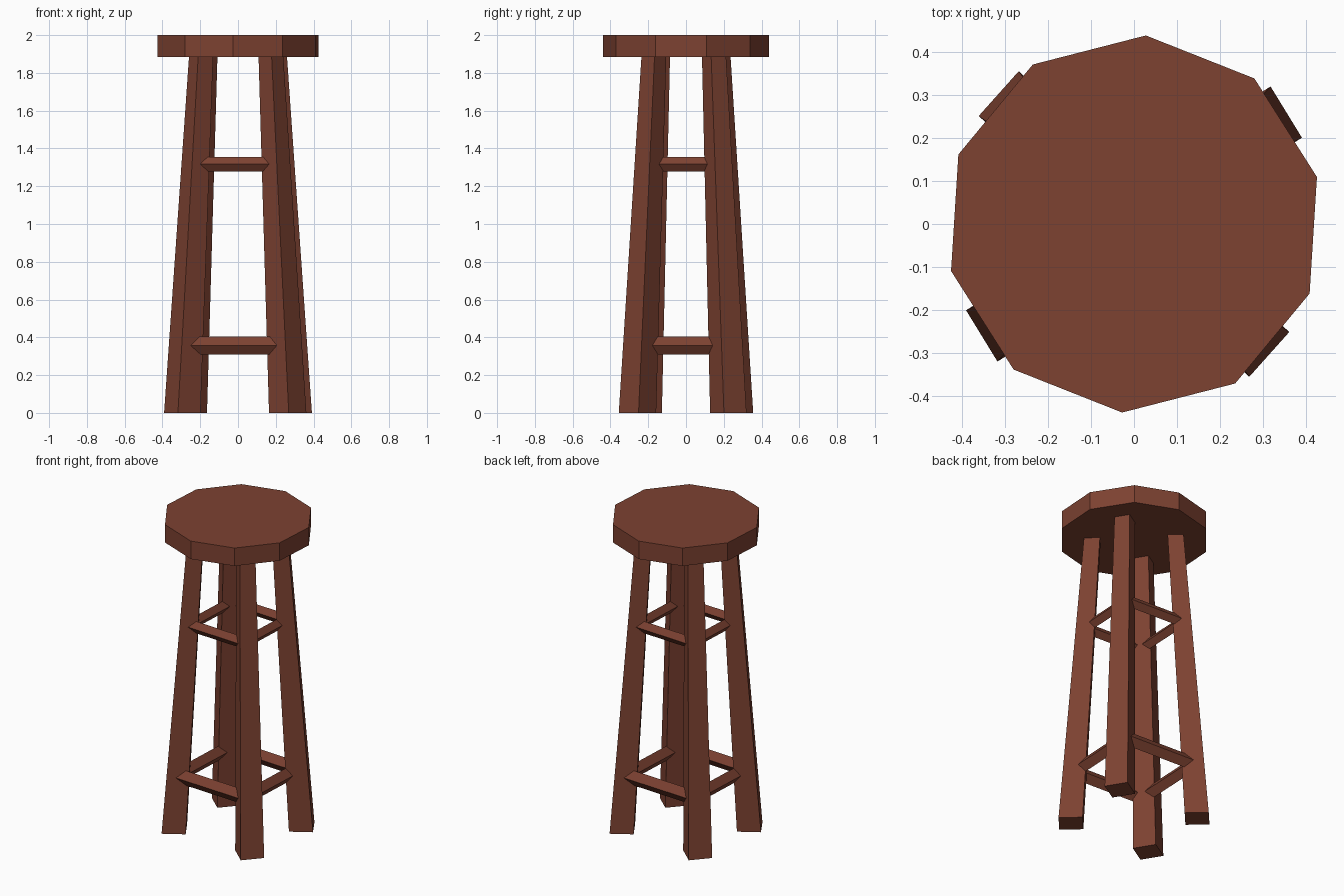
import bpy, bmesh, math
from mathutils import Vector

if "Cube" in bpy.data.objects:
    bpy.data.objects.remove(bpy.data.objects["Cube"])

wood = bpy.data.materials.new("reddish brown wood")
wood.diffuse_color = (0.205, 0.054, 0.031, 1)
wood.use_nodes = True
wood.node_tree.nodes["Principled BSDF"].inputs["Base Color"].default_value = wood.diffuse_color

SEAT_BOTTOM, TOP = 1.885, 2.0


def finish(name, bm):
    bmesh.ops.recalc_face_normals(bm, faces=bm.faces)
    mesh = bpy.data.meshes.new(name)
    bm.to_mesh(mesh)
    bm.free()
    mesh.materials.append(wood)
    obj = bpy.data.objects.new(name, mesh)
    bpy.context.collection.objects.link(obj)


def bridge(bm, a, b):
    n = len(a)
    for i in range(n):
        bm.faces.new((a[i], a[(i + 1) % n], b[(i + 1) % n], b[i]))


def prism(name, bottom, top, z0, z1):
    bm = bmesh.new()
    a = [bm.verts.new((x, y, z0)) for x, y in bottom]
    b = [bm.verts.new((x, y, z1)) for x, y in top]
    bridge(bm, a, b)
    bm.faces.new(a)
    bm.faces.new(b)
    finish(name, bm)


def polygon(radius, sides, angle):
    return [(radius * math.cos(angle + math.tau * i / sides),
             radius * math.sin(angle + math.tau * i / sides)) for i in range(sides)]


# Ten-sided seat
seat = polygon(0.44, 10, math.radians(14.4))
prism("seat", seat, seat, SEAT_BOTTOM, TOP)

# Square legs, tapering towards the central axis
legs = [("back_right_leg", 0.295, 0.224, 31.5), ("front_left_leg", -0.295, -0.224, 211.5),
        ("front_right_leg", 0.263, -0.257, -41.8), ("back_left_leg", -0.263, 0.257, 138.2)]
for name, cx, cy, turn in legs:
    foot = [(cx + x, cy + y) for x, y in polygon(0.07 * math.sqrt(2), 4, math.radians(turn + 45))]
    head = [(x * 0.663, y * 0.663) for x, y in foot]
    prism(name, foot, head, 0, SEAT_BOTTOM)


# Square stretcher rings with a diamond section, corners inside the legs
def stretcher_ring(name, radius, thick, z):
    bm = bmesh.new()
    rings = []
    for dr, dz in ((thick, 0), (0, thick), (-thick, 0), (0, -thick)):
        pts = polygon(radius + dr, 4, math.radians(42.3))
        rings.append([bm.verts.new(Vector((x, y, z + dz))) for x, y in pts])
    for i in range(4):
        bridge(bm, rings[i], rings[(i + 1) % 4])
    finish(name, bm)


stretcher_ring("lower_stretchers", 0.352, 0.0475, 0.357)
stretcher_ring("upper_stretchers", 0.284, 0.038, 1.317)
